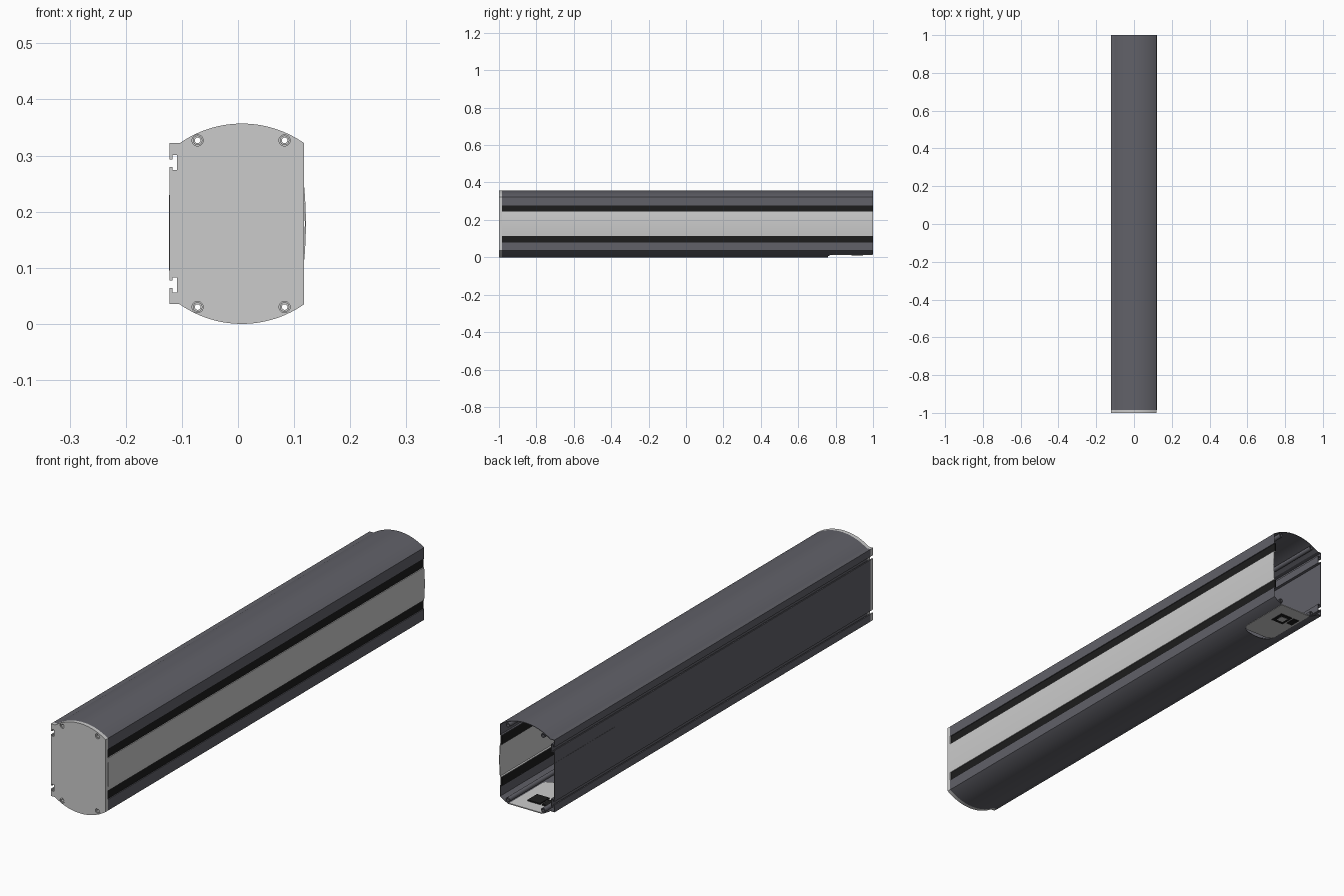
import bpy, bmesh, math
from mathutils import Vector

if "Cube" in bpy.data.objects:
    bpy.data.objects.remove(bpy.data.objects["Cube"])

H = 0.357            # overall height
Y0, Y1 = -0.985, 1.0  # body start (behind the end cap) and end


def material(name, rgb):
    m = bpy.data.materials.new(name)
    m.diffuse_color = (*rgb, 1)
    m.use_nodes = True
    m.node_tree.nodes["Principled BSDF"].inputs["Base Color"].default_value = m.diffuse_color
    return m


DARK = material("dark_housing", (0.12, 0.12, 0.14))
BLACK = material("black_trim", (0.012, 0.012, 0.012))


def finish(ob, mat=None, smooth=True):
    if mat:
        ob.data.materials.append(mat)
    if smooth:
        bpy.ops.object.select_all(action='DESELECT')
        ob.select_set(True)
        bpy.context.view_layer.objects.active = ob
        bpy.ops.object.shade_smooth_by_angle(angle=math.radians(30))
    return ob


def prism(name, pts, a, b, axis='Y', bevel=None):
    """Extrude a closed 2D outline: (x,z) along Y or (x,y) along Z."""
    place = (lambda p, t: (p[0], t, p[1])) if axis == 'Y' else (lambda p, t: (p[0], p[1], t))
    bm = bmesh.new()
    lo = [bm.verts.new(place(p, a)) for p in pts]
    hi = [bm.verts.new(place(p, b)) for p in pts]
    n = len(pts)
    front = bm.faces.new(lo)
    bm.faces.new(hi[::-1])
    for i in range(n):
        j = (i + 1) % n
        bm.faces.new((lo[j], lo[i], hi[i], hi[j]))
    if bevel:
        edges = [e for e in front.edges if all(bevel[1](v.co) for v in e.verts)]
        bmesh.ops.bevel(bm, geom=edges, offset=bevel[0], segments=3, profile=0.5, affect='EDGES')
    bmesh.ops.recalc_face_normals(bm, faces=bm.faces)
    me = bpy.data.meshes.new(name)
    bm.to_mesh(me)
    bm.free()
    ob = bpy.data.objects.new(name, me)
    bpy.context.collection.objects.link(ob)
    return ob


def box(name, x, y, z, mat=None):
    pts = [(x[0], z[0]), (x[1], z[0]), (x[1], z[1]), (x[0], z[1])]
    return finish(prism(name, pts, y[0], y[1]), mat, False)


def circle(cx, cz, r, n=24):
    return [(cx + r * math.cos(2 * math.pi * i / n), cz + r * math.sin(2 * math.pi * i / n)) for i in range(n)]


def wall(pts, t):
    """Closed outline of an open path thickened to its left by t."""
    P = [Vector(p) for p in pts]
    norms = []
    for p, q in zip(P, P[1:]):
        d = (q - p).normalized()
        norms.append(Vector((-d.y, d.x)))
    inner = []
    for i, p in enumerate(P):
        n1, n2 = norms[max(i - 1, 0)], norms[min(i, len(norms) - 1)]
        inner.append(p + (n1 + n2) * (t / (1 + n1.dot(n2))))
    return [tuple(p) for p in P] + [tuple(p) for p in reversed(inner)]


def cut(ob, cutters):
    for c in cutters:
        m = ob.modifiers.new("cut", 'BOOLEAN')
        m.operation, m.solver, m.object = 'DIFFERENCE', 'EXACT', c
        bpy.context.view_layer.objects.active = ob
        bpy.ops.object.modifier_apply(modifier=m.name)
        bpy.data.objects.remove(c, do_unlink=True)


# Upper half of the section: lip, domed top, shoulder and T-slot; lower half mirrored
half, sag = 0.111, 0.035
R = (half ** 2 + sag ** 2) / (2 * sag)
A = math.asin(half / R)
upper = [(0.109, 0.278), (0.118, 0.278)]
for i in range(29):
    a = A - 2 * A * i / 28
    upper.append((0.007 + R * math.sin(a), H - R + R * math.cos(a)))
upper += [(-0.122, 0.322), (-0.122, 0.293), (-0.117, 0.293), (-0.117, 0.301), (-0.109, 0.301),
          (-0.109, 0.274), (-0.117, 0.274), (-0.117, 0.280), (-0.122, 0.280)]
section = upper + [(x, H - z) for x, z in reversed(upper)]


def pocket(hw, y0, y1, r=0.03):
    """Plan outline with two rounded corners at the inner end."""
    pts = [(hw, y1), (-hw, y1)]
    for sx, start in ((-1, 180), (1, 270)):
        for i in range(7):
            a = math.radians(start + 15 * i)
            pts.append((sx * (hw - r) + r * math.cos(a), y0 + r + r * math.sin(a)))
    return [(x + 0.007, y) for x, y in pts]


# Long hollow housing with a service recess cut from the underside
housing = prism("housing", wall(section, 0.002), Y0, Y1)
cut(housing, [prism("recess_cutter", pocket(0.072, 0.76, 1.1), -0.05, 0.017, 'Z')])
finish(housing, DARK)

# Service plate and sockets in the recess
finish(prism("service_plate", pocket(0.0715, 0.761, 0.998), 0.013, 0.017, 'Z'))
box("socket_frame", (-0.02, 0.035), (0.885, 0.945), (0.0105, 0.022), BLACK)
box("socket_insert", (-0.008, 0.022), (0.9, 0.93), (0.0095, 0.02))
box("power_inlet", (-0.055, -0.028), (0.9, 0.945), (0.0115, 0.022), BLACK)

# Front end cap with countersunk screw holes
screws = [(x, z) for x in (-0.072, 0.083) for z in (0.327, H - 0.327)]
cap = prism("end_cap", section[1:-1], -1.0, Y0,
            bevel=(0.003, lambda c: abs(c.z - H / 2) > 0.146 and -0.1 < c.x < 0.115))
for x, z in screws:
    cut(cap, [prism("bore_cutter", circle(x, z, 0.010), -1.1, -0.995),
              prism("hole_cutter", circle(x, z, 0.005), -1.1, -0.9)])
finish(cap)

# Screw heads in the cap, and hollow screw channels running behind them
def tube(name, x, z, ro, ri, a, b, mat):
    n = 24
    ob = prism(name, circle(x, z, ro, n), a, b)
    cut(ob, [prism("tube_cutter", circle(x, z, ri, n), a - 0.1, b + 0.1)])
    finish(ob, mat)


for i, (x, z) in enumerate(screws):
    tube(f"screw_ring_{i}", x, z, 0.0085, 0.005, -0.998, -0.994, None)
    tube(f"screw_channel_{i}", x, z, 0.009, 0.005, Y0, Y1, DARK)

# Right side: bulged grey front panel between two recessed black strips
bulge = []
for i in range(13):
    t = -1 + i / 6
    bulge.append((0.121 - 0.003 * t * t, H / 2 + 0.065 * t))
z0, z1 = bulge[0][1], bulge[-1][1]
finish(prism("front_panel", wall([(0.109, z0)] + bulge + [(0.109, z1)], 0.002), Y0, Y1))
box("upper_strip", (0.109, 0.1145), (Y0, Y1), (z1, 0.278), BLACK)
box("lower_strip", (0.109, 0.1145), (Y0, Y1), (H - 0.278, z0), BLACK)

# Access cover on the left wall
box("access_cover", (-0.1228, -0.121), (0.62, Y1), (0.095, 0.23), DARK)
